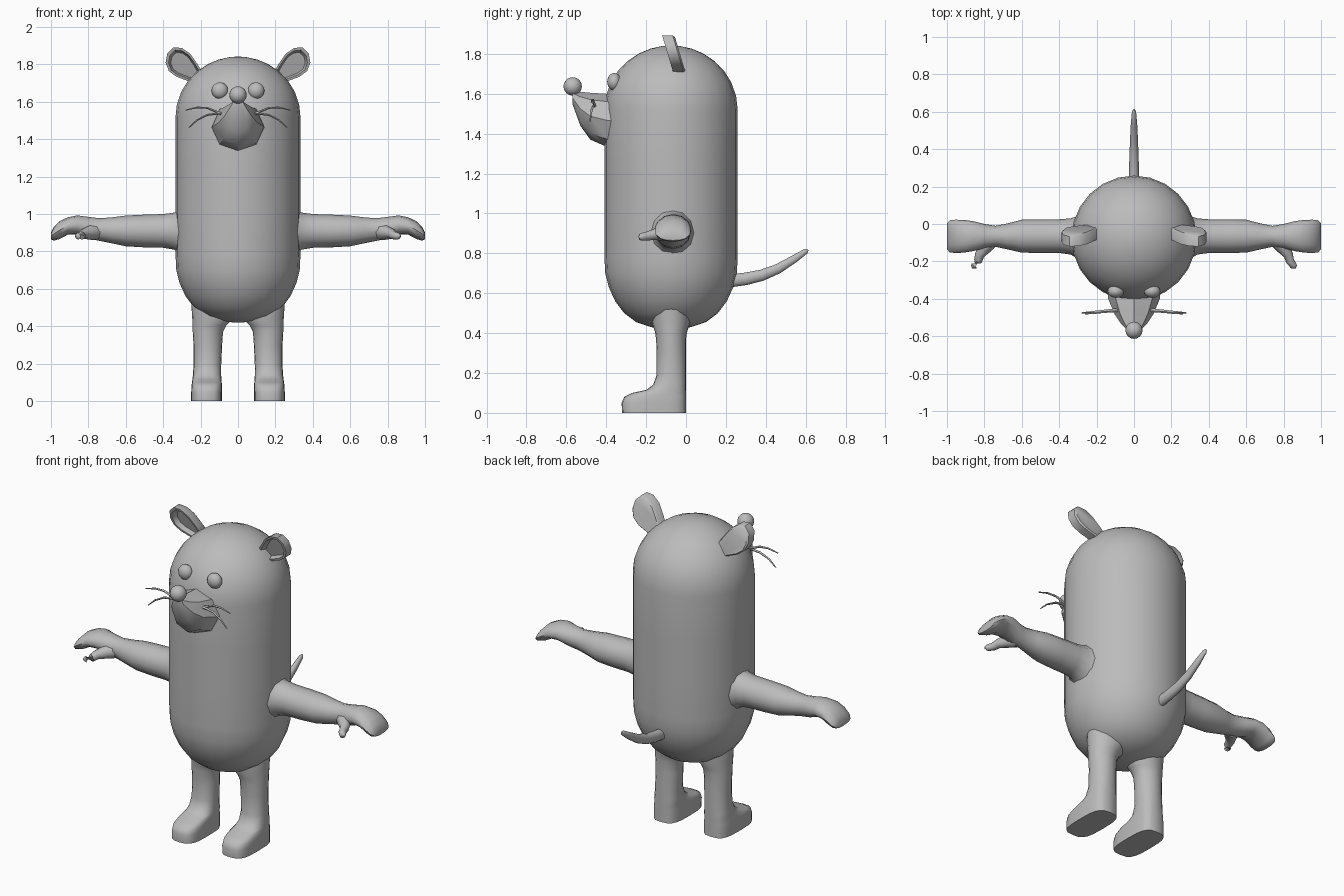
import bpy, bmesh, math
from mathutils import Vector

grey = bpy.data.materials.new("plain_grey")
grey.diffuse_color = (0.5, 0.5, 0.5, 1)


def finish(bm, name, angle=50):
    bmesh.ops.recalc_face_normals(bm, faces=bm.faces)
    me = bpy.data.meshes.new(name)
    bm.to_mesh(me)
    bm.free()
    ob = bpy.data.objects.new(name, me)
    bpy.context.collection.objects.link(ob)
    me.materials.append(grey)
    bpy.ops.object.select_all(action='DESELECT')
    ob.select_set(True)
    bpy.context.view_layer.objects.active = ob
    bpy.ops.object.shade_smooth_by_angle(angle=math.radians(angle))
    return ob


def loft(name, rings, angle=50):
    """Skin a list of equal-length point rings and cap both ends."""
    bm = bmesh.new()
    vs = [[bm.verts.new(p) for p in r] for r in rings]
    n = len(vs[0])
    for a, b in zip(vs, vs[1:]):
        for i in range(n):
            j = (i + 1) % n
            bm.faces.new((a[i], a[j], b[j], b[i]))
    bm.faces.new(vs[0])
    bm.faces.new(vs[-1])
    return finish(bm, name, angle)


def oval(c, u, v, n, power=1.0):
    """Ellipse around c with half axes u, v; power < 1 makes it boxier."""
    pts = []
    for i in range(n):
        t = 2 * math.pi * i / n
        f = lambda s: math.copysign(abs(s) ** power, s) if abs(s) > 1e-9 else 0
        pts.append(Vector(c) + Vector(u) * f(math.cos(t)) + Vector(v) * f(math.sin(t)))
    return pts


def tube(name, pts, radii, n=8, flat=1.0):
    pts = [Vector(p) for p in pts]
    rings = []
    for i, p in enumerate(pts):
        d = (pts[min(i + 1, len(pts) - 1)] - pts[max(i - 1, 0)]).normalized()
        side = Vector((1, 0, 0)) if abs(d.x) < 0.6 else Vector((0, 1, 0))
        u = (side - d * side.dot(d)).normalized()
        rings.append(oval(p, u * radii[i] * flat, d.cross(u) * radii[i], n))
    return loft(name, rings, 60)


def ball(name, c, r, squash=(1, 1, 1)):
    bm = bmesh.new()
    bmesh.ops.create_uvsphere(bm, u_segments=16, v_segments=12, radius=r)
    for v in bm.verts:
        v.co = Vector(c) + Vector([a * b for a, b in zip(v.co, squash)])
    return finish(bm, name, 60)


# body: capsule with a domed head and a tapered bottom
Y = -0.075
prof = [(0.42, 0.02), (0.43, 0.10), (0.455, 0.175), (0.50, 0.235), (0.56, 0.28),
        (0.63, 0.312), (0.70, 0.33), (0.78, 0.334), (1.0, 0.334), (1.25, 0.334)]
prof += [(1.52 + 0.322 * math.sin(t), 0.334 * math.cos(t))
         for t in [math.radians(a) for a in (0, 12, 25, 37, 49, 61, 72, 82, 88)]]
loft("body", [oval((0, Y, z), (r, 0, 0), (0, r, 0), 24) for z, r in prof])

# muzzle: blunt faceted cone, (y, low z, high z, half width)
muzzle = [(-0.34, 1.33, 1.59, 0.145), (-0.40, 1.335, 1.60, 0.138), (-0.48, 1.37, 1.605, 0.105),
          (-0.53, 1.44, 1.61, 0.072), (-0.57, 1.55, 1.612, 0.035)]
loft("muzzle", [oval((0, y, (a + b) / 2), (w, 0, 0), (0, 0, (b - a) / 2), 8)
                for y, a, b, w in muzzle], 40)
ball("nose", (0, -0.568, 1.637), 0.046)

# tail
tube("tail", [(0, 0.22, 0.662), (0, 0.30, 0.672), (0, 0.38, 0.69), (0, 0.46, 0.722),
              (0, 0.54, 0.77), (0, 0.60, 0.81), (0, 0.612, 0.818)],
     [0.034, 0.033, 0.03, 0.026, 0.021, 0.014, 0.005], 10, 0.8)

# (x, y low, y high, z low, z high)
arm = [(0.25, -0.22, 0.07, 0.74, 1.06), (0.31, -0.18, 0.04, 0.775, 1.03), (0.34, -0.163, 0.03, 0.81, 1.008),
       (0.40, -0.155, 0.025, 0.82, 1.0), (0.50, -0.155, 0.025, 0.822, 0.997),
       (0.60, -0.153, 0.023, 0.828, 0.992), (0.68, -0.135, 0.002, 0.845, 0.982),
       (0.74, -0.122, -0.01, 0.857, 0.978), (0.80, -0.13, 0.0, 0.868, 0.985),
       (0.86, -0.145, 0.015, 0.89, 0.993), (0.91, -0.153, 0.022, 0.89, 0.983),
       (0.955, -0.155, 0.023, 0.866, 0.962), (0.985, -0.152, 0.02, 0.858, 0.93),
       (1.0, -0.135, 0.005, 0.865, 0.90)]
# (z, y low, y high, x low, x high, boxiness)
leg = [(0.0, -0.32, 0.0, 0.085, 0.25, 0.6), (0.05, -0.323, 0.0, 0.085, 0.25, 0.6),
       (0.08, -0.31, 0.0, 0.086, 0.249, 0.6), (0.10, -0.27, 0.0, 0.087, 0.246, 0.65),
       (0.115, -0.20, 0.0, 0.088, 0.244, 0.7), (0.14, -0.165, 0.0, 0.09, 0.241, 0.8),
       (0.19, -0.147, 0.0, 0.09, 0.238, 0.9), (0.30, -0.147, 0.0, 0.085, 0.238, 1),
       (0.37, -0.15, 0.0, 0.08, 0.242, 1), (0.405, -0.155, 0.005, 0.062, 0.243, 1),
       (0.45, -0.17, 0.02, 0.02, 0.245, 1), (0.52, -0.17, 0.02, 0.01, 0.25, 1)]
ear = [(0.18, 1.74), (0.215, 1.80), (0.255, 1.857), (0.30, 1.888), (0.345, 1.892), (0.378, 1.86),
       (0.387, 1.81), (0.37, 1.765), (0.33, 1.735), (0.27, 1.712), (0.21, 1.69)]


def ear_ring(s, scale, depth):
    """Ear outline leaning forward; depth 0 is the front rim, 1 the back."""
    pts = []
    for x, z in ear:
        x, z = 0.295 + (x - 0.295) * scale, 1.80 + (z - 1.80) * scale
        pts.append((s * x, -0.122 + (1.9 - z) * 0.3 + depth * 0.062, z))
    return pts


for s, side in ((-1, "right"), (1, "left")):
    loft(side + "_arm", [oval((s * x, (a + b) / 2, (c + d) / 2), (0, (b - a) / 2, 0),
                              (0, 0, (d - c) / 2), 12) for x, a, b, c, d in arm])
    tube(side + "_thumb", [(s * 0.77, -0.09, 0.905), (s * 0.80, -0.13, 0.90), (s * 0.825, -0.165, 0.893),
                           (s * 0.835, -0.20, 0.885), (s * 0.855, -0.225, 0.882), (s * 0.868, -0.23, 0.882)],
         [0.045, 0.036, 0.026, 0.022, 0.019, 0.008])
    loft(side + "_leg", [oval((s * (c + d) / 2, (a + b) / 2, z), ((d - c) / 2, 0, 0),
                              (0, (b - a) / 2, 0), 20, p) for z, a, b, c, d, p in leg])
    # cupped ear: back, rim, inner lip, hollow
    loft(side + "_ear", [ear_ring(s, 0.9, 1), ear_ring(s, 1, 0.85), ear_ring(s, 1, 0),
                         ear_ring(s, 0.83, 0), ear_ring(s, 0.7, 0.55)], 40)
    ball(side + "_eye", (s * 0.097, -0.36, 1.66), 0.044, (1, 0.8, 1))
    # whiskers
    tube(side + "_upper_whisker", [(s * 0.06, -0.455, 1.525), (s * 0.11, -0.46, 1.545), (s * 0.165, -0.465, 1.568),
                                   (s * 0.22, -0.47, 1.57), (s * 0.28, -0.475, 1.556)],
         [0.007, 0.007, 0.006, 0.005, 0.003], 6)
    tube(side + "_lower_whisker", [(s * 0.06, -0.46, 1.535), (s * 0.11, -0.465, 1.538), (s * 0.165, -0.47, 1.53),
                                   (s * 0.22, -0.477, 1.502), (s * 0.262, -0.48, 1.462)],
         [0.007, 0.007, 0.006, 0.005, 0.003], 6)
